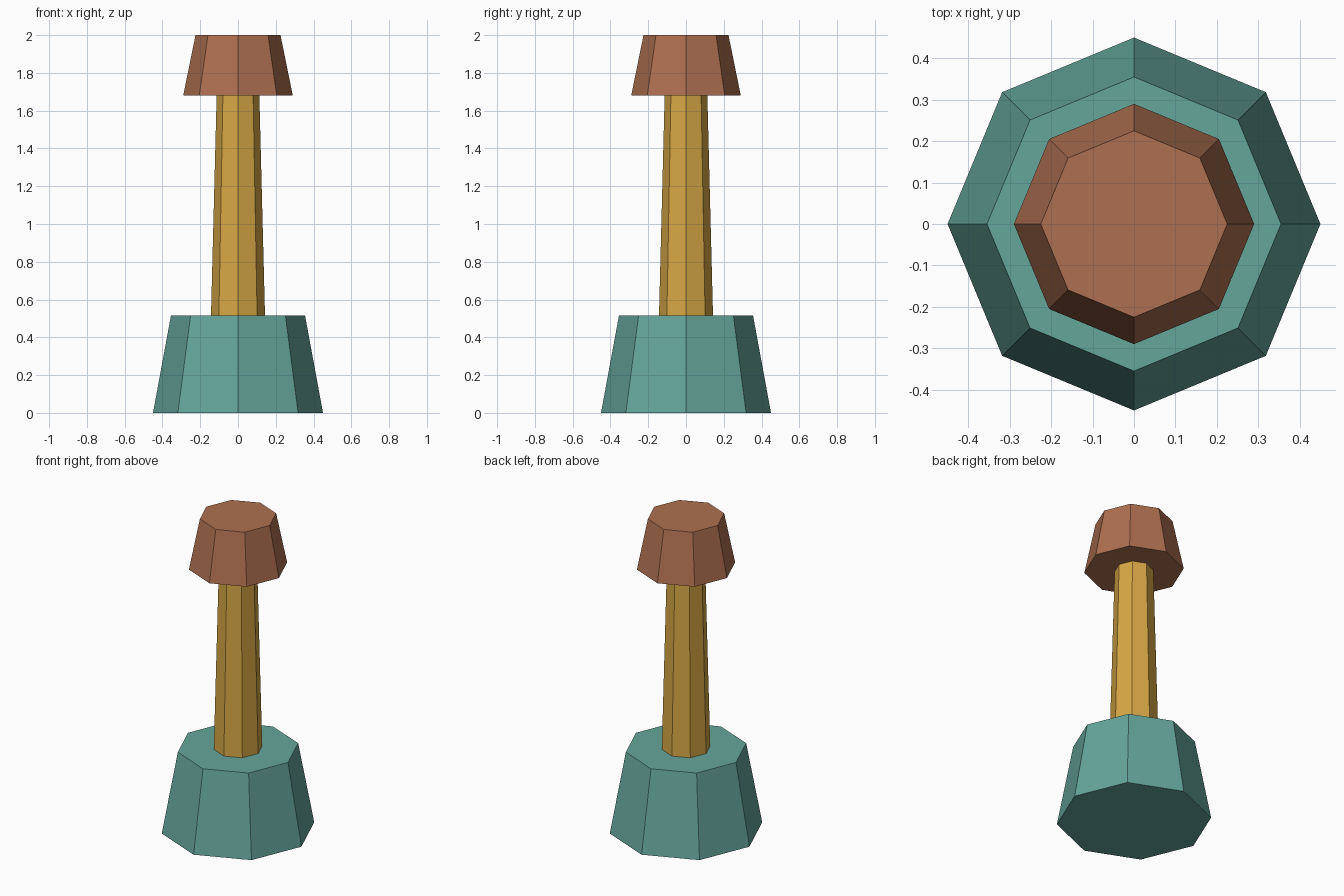
import bpy

if "Cube" in bpy.data.objects:
    bpy.data.objects.remove(bpy.data.objects["Cube"])


def material(name, rgb):
    mat = bpy.data.materials.new(name)
    mat.diffuse_color = (*rgb, 1)
    mat.use_nodes = True
    mat.node_tree.nodes["Principled BSDF"].inputs["Base Color"].default_value = mat.diffuse_color
    return mat


def octagon_taper(name, z0, z1, r0, r1, mat):
    """Eight-sided tapered block with corners on the x and y axes."""
    bpy.ops.mesh.primitive_cone_add(vertices=8, radius1=r0, radius2=r1,
                                    depth=z1 - z0, location=(0, 0, (z0 + z1) / 2))
    obj = bpy.context.object
    obj.name = name
    obj.data.materials.append(mat)
    return obj


teal = material("teal", (0.13, 0.38, 0.33))
gold = material("gold", (0.68, 0.39, 0.06))
brown = material("brown", (0.42, 0.16, 0.08))

# Wide foot, slim post, overhanging cap
octagon_taper("base", 0, 0.515, 0.45, 0.355, teal)
octagon_taper("post", 0.515, 1.68, 0.143, 0.113, gold)
octagon_taper("cap", 1.68, 2, 0.29, 0.225, brown)
